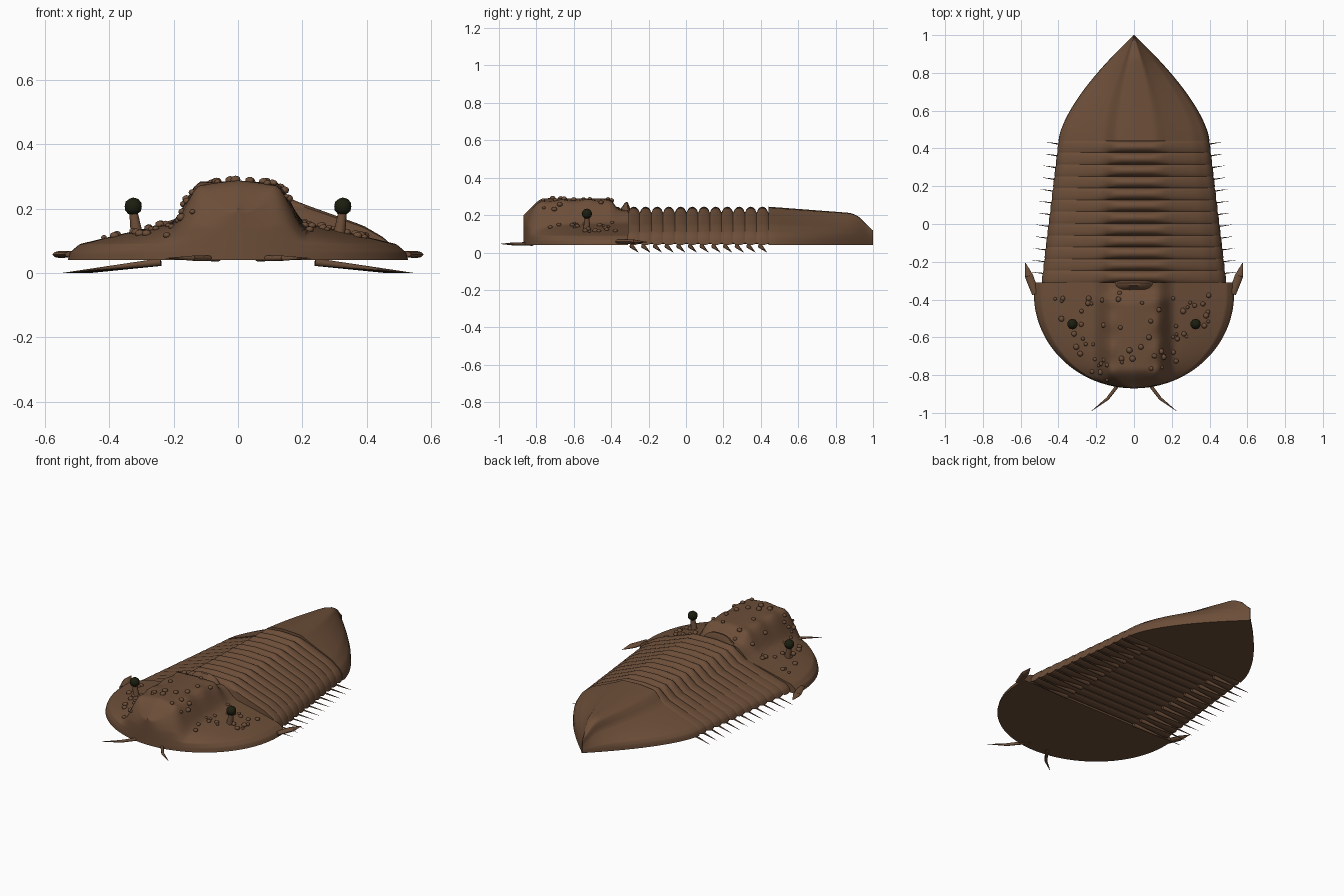
import bpy, bmesh, math, random
from mathutils import Vector

if "Cube" in bpy.data.objects:
    bpy.data.objects.remove(bpy.data.objects["Cube"])
random.seed(4)
BASE = 0.04


def material(name, color):
    m = bpy.data.materials.new(name)
    m.use_nodes = True
    m.diffuse_color = color
    bsdf = m.node_tree.nodes["Principled BSDF"]
    bsdf.inputs["Base Color"].default_value = color
    bsdf.inputs["Roughness"].default_value = 0.8
    return m


SHELL = material("shell brown", (0.15, 0.076, 0.04, 1))
EYE = material("eye dark olive", (0.012, 0.013, 0.005, 1))


def finish(name, bm, mat=SHELL):
    bmesh.ops.recalc_face_normals(bm, faces=bm.faces[:])
    mesh = bpy.data.meshes.new(name)
    bm.to_mesh(mesh)
    bm.free()
    ob = bpy.data.objects.new(name, mesh)
    bpy.context.collection.objects.link(ob)
    mesh.materials.append(mat)
    bpy.ops.object.select_all(action='DESELECT')
    ob.select_set(True)
    bpy.context.view_layer.objects.active = ob
    bpy.ops.object.shade_smooth_by_angle(angle=math.radians(45))
    return ob


def lerp(table, t):
    for (a, p), (b, q) in zip(table, table[1:]):
        if t <= b:
            return p + (q - p) * (t - a) / (b - a)
    return table[-1][1]


def smooth(a, b, t):
    t = min(1, max(0, (t - a) / (b - a)))
    return t * t * (3 - 2 * t)


def loft(name, rows, n=56):
    """Rows are (y, half_width, height function of u and x)."""
    bm = bmesh.new()
    rings = []
    for y, w, height in rows:
        us = [math.sin(math.pi * (i / n - 0.5)) for i in range(n + 1)]
        rings.append([bm.verts.new((u * w, y, height(u, u * w))) for u in us])
    for a, b in zip(rings, rings[1:]):
        for i in range(n + 1):
            j = (i + 1) % (n + 1)
            bm.faces.new((a[i], a[j], b[j], b[i]))
    bm.faces.new(rings[0])
    bm.faces.new(rings[-1])
    return finish(name, bm)


def add_cone(bm, a, b, r1, r2, sides=8):
    a, b = Vector(a), Vector(b)
    d = b - a
    made = bmesh.ops.create_cone(bm, cap_ends=True, segments=sides,
                                 radius1=r1, radius2=r2, depth=d.length)
    q = d.to_track_quat('Z', 'Y')
    for v in made["verts"]:
        v.co = q @ v.co + (a + b) / 2


# Head shield with a raised central lobe
CHEEK = [(0, 0.17), (0.4, 0.155), (0.6, 0.132), (0.93, 0.09), (0.985, 0.065), (1, BASE)]


def head_width(y):
    if y > -0.37:
        return 0.53
    return 0.53 * math.sqrt(max(0.0001, 1 - ((y + 0.37) / 0.5) ** 2))


def head_z(u, x, y):
    z = lerp(CHEEK, abs(u))
    lobe = 1 - smooth(0.115, 0.215, abs(x))
    front = 0.15 + 0.85 * smooth(-0.9, -0.76, y)
    back = 1 - 0.45 * smooth(-0.41, -0.36, y)
    furrow = 0.006 * math.sin(y * 45) * smooth(0.06, 0.13, abs(x)) * lobe
    return z + (0.118 * front * back + furrow) * lobe * smooth(0, 0.2, 1 - abs(u))


rows = []
for i in range(41):
    y = -0.87 + 0.56 * (1 - math.cos(math.pi / 2 * i / 40))
    rows.append((y, head_width(y), lambda u, x, y=y: head_z(u, x, y)))
loft("head_shield", rows, 80)

# Tubercles scattered over the head
bm = bmesh.new()
count = 0
while count < 65:
    x, y = random.uniform(-0.42, 0.42), random.uniform(-0.83, -0.36)
    u = x / head_width(y)
    if abs(u) > 0.82:
        continue
    r = random.uniform(0.009, 0.016)
    made = bmesh.ops.create_icosphere(bm, subdivisions=2, radius=r)
    for v in made["verts"]:
        v.co.z *= 0.8
        v.co += Vector((x, y, head_z(u, x, y) + 0.003))
    count += 1
finish("head_tubercles", bm)

# Body cross-section, fuller on its left flank
LEFT = [(0, 0.245), (0.3, 0.24), (0.4, 0.218), (0.8, 0.148), (0.94, 0.108), (0.985, 0.08), (1, BASE)]
RIGHT = [(0, 0.245), (0.25, 0.235), (0.38, 0.172), (0.6, 0.137), (0.93, 0.09), (0.985, 0.07), (1, BASE)]


def body_z(u, scale):
    return BASE + (lerp(LEFT if u > 0 else RIGHT, abs(u)) - BASE) * scale


def body_width(y):
    return 0.49 - 0.09 * (y + 0.31) / 0.75


def segment_z(u, bulge):
    """Deep grooves across the axis, fine ones on the flanks and underside."""
    depth = 0.05 + 0.11 * (1 - smooth(0.25, 0.4, abs(u)))
    groove = 0.012 * (1 - bulge) if abs(u) > 0.999 else 0
    return body_z(u, 1 - depth * (1 - bulge)) + groove


# Overlapping thorax segments with a pair of spiny legs under each
SEGMENTS = 12
PITCH = 0.75 / SEGMENTS
legs = bmesh.new()
for s in range(SEGMENTS):
    rows = []
    y0 = -0.31 + s * PITCH
    for k in range(9):
        t = k / 8
        y = y0 + t * PITCH
        bulge = max(0, math.sin(math.pi * t)) ** 0.6
        rows.append((y, body_width(y) - 0.003 * (1 - bulge),
                     lambda u, x, b=bulge: segment_z(u, b)))
    loft("thorax_segment_%d" % (s + 1), rows, 40)
    yc = y0 + PITCH / 2
    for side in (-1, 1):
        add_cone(legs, (side * 0.24, yc - 0.012, 0.034),
                 (side * (body_width(yc) + 0.06), yc + 0.025, 0), 0.012, 0.0005)
finish("leg_spines", legs)

# Neck ring between head and thorax
rows = []
for y, h in ((-0.365, 0.2), (-0.345, 0.24), (-0.325, 0.268), (-0.312, 0.27), (-0.3, 0.24)):
    rows.append((y, 0.135, lambda u, x, h=h: 0.15 + (h - 0.15) * (1 - abs(u) ** 3)))
loft("neck_ring", rows, 24)

# Pointed tail shield
FALL = [(0, 1), (0.78, 0.84), (0.86, 0.76), (0.95, 0.5), (1, 0.38)]
rows = []
for i in range(25):
    t = i / 24
    w = max(0.003, 0.4 * (1 - t ** 1.5))
    rows.append((0.44 + 0.56 * t, w, lambda u, x, t=t: body_z(u, lerp(FALL, t))))
loft("tail_shield", rows)

# Cheek spines, eyes and antennae, mirrored
for side, label in ((1, "left"), (-1, "right")):
    bm = bmesh.new()
    add_cone(bm, (side * 0.52, -0.37, 0.06), (side * 0.556, -0.275, 0.058), 0.02, 0.022)
    add_cone(bm, (side * 0.556, -0.275, 0.058), (side * 0.575, -0.205, 0.055), 0.022, 0.001)
    for v in bm.verts:
        v.co.z = 0.057 + (v.co.z - 0.057) * 0.5
    finish(label + "_cheek_spine", bm)

    bm = bmesh.new()
    add_cone(bm, (side * 0.315, -0.53, 0.12), (side * 0.327, -0.53, 0.2), 0.019, 0.012, 12)
    finish(label + "_eye_stalk", bm)

    bm = bmesh.new()
    bmesh.ops.create_icosphere(bm, subdivisions=2, radius=0.028)
    bmesh.ops.translate(bm, verts=bm.verts[:], vec=(side * 0.326, -0.53, 0.207))
    finish(label + "_eye", bm, EYE)

    bm = bmesh.new()
    path = [(0.06, -0.82), (0.14, -0.925), (0.225, -0.99)]
    for (a, b), r1, r2 in zip(zip(path, path[1:]), (0.01, 0.008), (0.008, 0.0008)):
        add_cone(bm, (side * a[0], a[1], 0.046), (side * b[0], b[1], 0.046), r1, r2)
    finish(label + "_antenna", bm)
